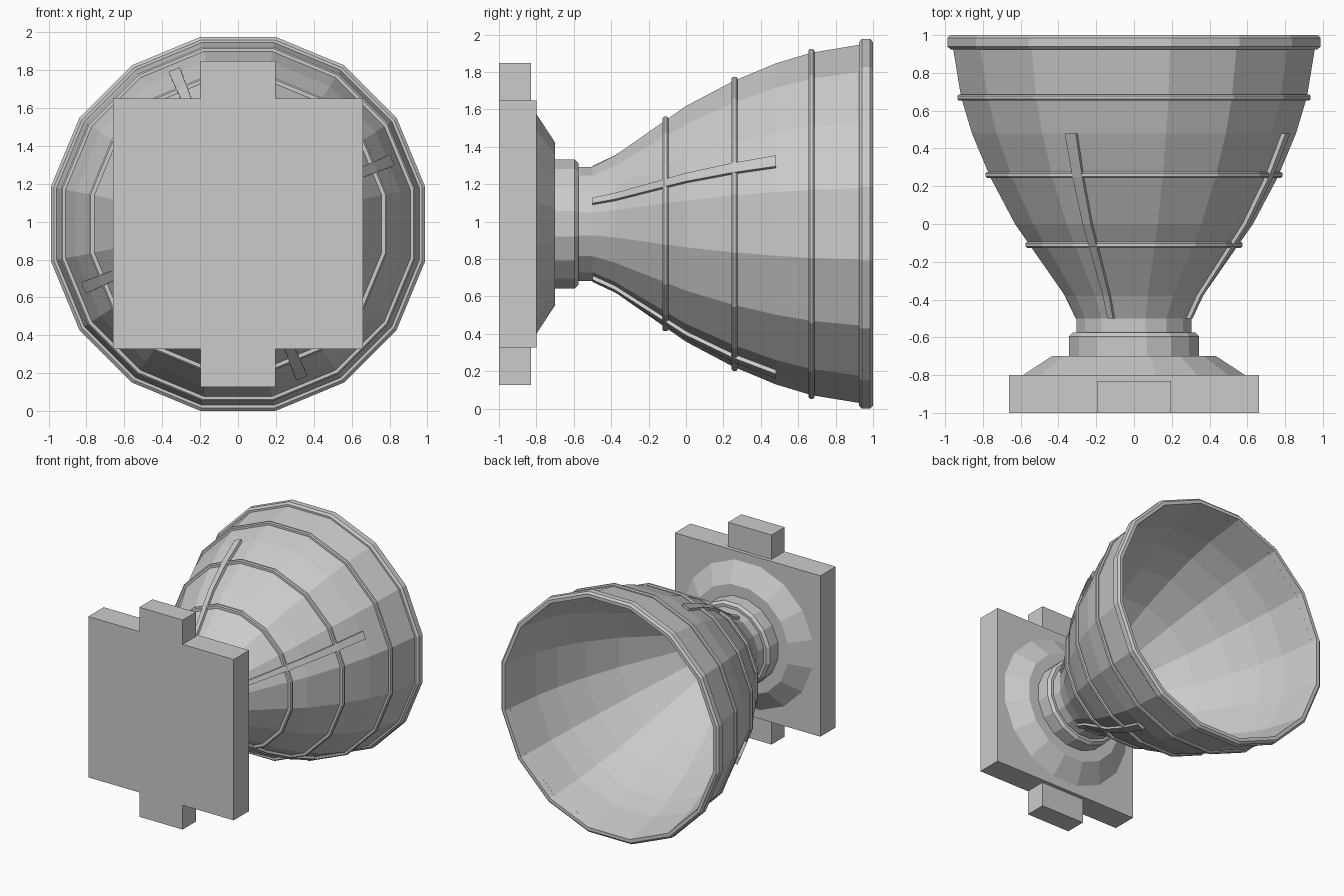
import bpy, bmesh, math
from mathutils import Vector

SIDES = 16
AXIS_Z = 0.988
STEP = 2 * math.pi / SIDES

if "Cube" in bpy.data.objects:
    bpy.data.objects.remove(bpy.data.objects["Cube"])


def finish(name, bm):
    bmesh.ops.recalc_face_normals(bm, faces=bm.faces)
    mesh = bpy.data.meshes.new(name)
    bm.to_mesh(mesh)
    bm.free()
    obj = bpy.data.objects.new(name, mesh)
    bpy.context.collection.objects.link(obj)
    return obj


def on_axis(radius, angle, y):
    return Vector((radius * math.cos(angle), y, AXIS_Z + radius * math.sin(angle)))


def lathe(name, profile, loop=False):
    """Turn (y, flat radius) points about the long axis; cap ends unless looped."""
    bm = bmesh.new()
    rings = []
    for y, flat in profile:
        r = flat / math.cos(STEP / 2)
        rings.append([bm.verts.new(on_axis(r, (i + 0.5) * STEP, y)) for i in range(SIDES)])
    pairs = list(zip(rings, rings[1:]))
    if loop:
        pairs.append((rings[-1], rings[0]))
    for a, b in pairs:
        for i in range(SIDES):
            j = (i + 1) % SIDES
            bm.faces.new((a[i], a[j], b[j], b[i]))
    if not loop:
        bm.faces.new(rings[0])
        bm.faces.new(rings[-1])
    return finish(name, bm)


def box(name, size, centre):
    bm = bmesh.new()
    bmesh.ops.create_cube(bm, size=1)
    bmesh.ops.scale(bm, vec=size, verts=bm.verts)
    bmesh.ops.translate(bm, vec=centre, verts=bm.verts)
    return finish(name, bm)


# Bell wall: outer curve out to the mouth, inner curve back to a closed throat
bell = [(-0.5, 0.305), (-0.38, 0.365), (0, 0.63), (0.25, 0.762), (0.48, 0.858),
        (0.67, 0.915), (0.96, 0.963)]
inner = [(y, r - 0.025) for y, r in reversed(bell)]
lathe("bell", [(-0.6, 0.3), (-0.57, 0.305)] + bell + inner + [(-0.57, 0.28)])


def bell_radius(y):
    for (y0, r0), (y1, r1) in zip(bell, bell[1:]):
        if y0 <= y <= y1:
            return r0 + (r1 - r0) * (y - y0) / (y1 - y0)


# Rolled lip at the mouth
lathe("mouth_rim", [(0.925, 0.95), (0.925, 0.972), (0.94, 0.988), (0.985, 0.988),
                    (1.0, 0.972), (1.0, 0.945), (0.95, 0.936)], loop=True)

# Stiffening bands
for n, y in enumerate((-0.11, 0.26, 0.67)):
    r = bell_radius(y)
    lathe(f"band_{n + 1}", [(y - 0.016, r - 0.012), (y - 0.016, r + 0.012),
                            (y - 0.008, r + 0.02), (y + 0.008, r + 0.02),
                            (y + 0.016, r + 0.012), (y + 0.016, r - 0.012)], loop=True)

# Tapered ribs lying on the middle of a facet, one per quarter
for n in range(4):
    angle = STEP + n * math.pi / 2
    side = Vector((-math.sin(angle), 0, math.cos(angle)))
    bm = bmesh.new()
    sections = []
    for y, r in bell[:5]:
        half = 0.016 + 0.016 * (y + 0.5)
        low, high = on_axis(r - 0.012, angle, y), on_axis(r + 0.024, angle, y)
        sections.append([bm.verts.new(p) for p in (low - side * half, low + side * half,
                                                   high + side * half, high - side * half)])
    for a, b in zip(sections, sections[1:]):
        for i in range(4):
            j = (i + 1) % 4
            bm.faces.new((a[i], a[j], b[j], b[i]))
    bm.faces.new(sections[0])
    bm.faces.new(sections[-1])
    finish(f"rib_{n + 1}", bm)

# Neck collar and flared foot
lathe("neck_collar", [(-0.72, 0.345), (-0.595, 0.345), (-0.575, 0.325), (-0.575, 0.29)])
lathe("flared_foot", [(-0.81, 0.588), (-0.8, 0.588), (-0.7, 0.435)])

# Mounting plate with a tab above and below
box("mounting_plate", (1.322, 0.2, 1.322), (0, -0.9, AXIS_Z))
for name, sign in (("top_tab", 1), ("bottom_tab", -1)):
    box(name, (0.394, 0.17, 0.2), (0, -0.915, AXIS_Z + sign * 0.761))
